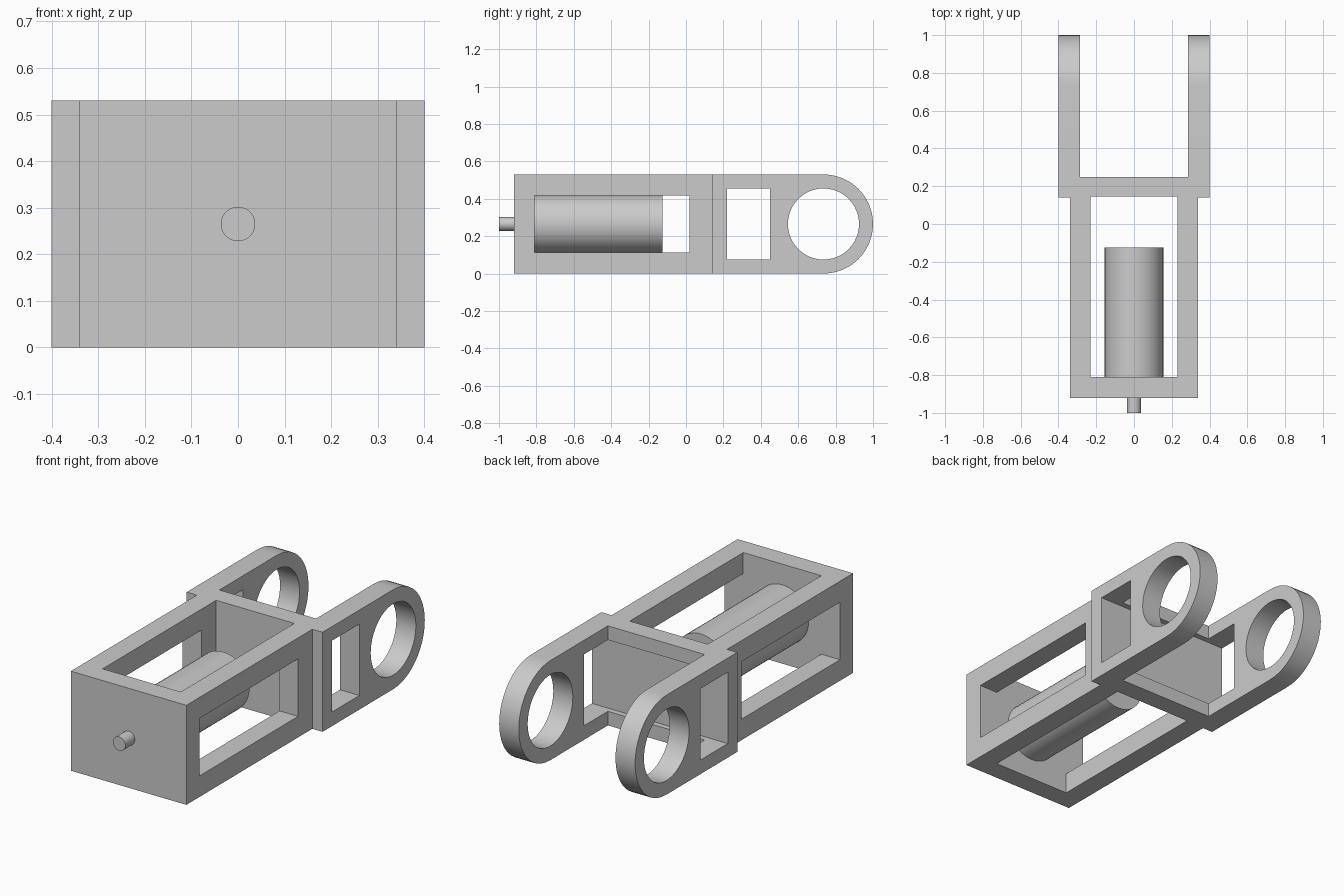
import bpy
import bmesh
from math import pi, sin, cos
from mathutils import Matrix, Vector

cube = bpy.data.objects.get("Cube")
if cube:
    bpy.data.objects.remove(cube, do_unlink=True)

MID = 0.265          # height of the shaft axis, also the fork end radius
EYE_Y = 0.735        # centre of the fork eyes

grey = bpy.data.materials.new("plain grey")
grey.use_nodes = True
colour = (0.6, 0.6, 0.6, 1)
grey.diffuse_color = colour
grey.node_tree.nodes["Principled BSDF"].inputs["Base Color"].default_value = colour


def finish(name, bm):
    bmesh.ops.recalc_face_normals(bm, faces=bm.faces)
    mesh = bpy.data.meshes.new(name)
    bm.to_mesh(mesh)
    bm.free()
    mesh.materials.append(grey)
    obj = bpy.data.objects.new(name, mesh)
    bpy.context.collection.objects.link(obj)
    return obj


def box(name, x, y, z):
    bm = bmesh.new()
    bmesh.ops.create_cube(bm, size=1)
    for v in bm.verts:
        v.co = Vector(r[0] + (c + 0.5) * (r[1] - r[0]) for c, r in zip(v.co, (x, y, z)))
    return finish(name, bm)


def cylinder(name, radius, length, centre, axis, sides):
    bm = bmesh.new()
    turn = Matrix.Rotation(pi / 2, 4, "Y" if axis == "X" else "X")
    bmesh.ops.create_cone(bm, cap_ends=True, segments=sides, radius1=radius,
                          radius2=radius, depth=length,
                          matrix=Matrix.Translation(centre) @ turn)
    return finish(name, bm)


def combine(target, other, operation):
    mod = target.modifiers.new(other.name, "BOOLEAN")
    mod.operation = operation
    mod.solver = "EXACT"
    mod.object = other
    bpy.context.view_layer.objects.active = target
    bpy.ops.object.modifier_apply(modifier=mod.name)
    bpy.data.objects.remove(other, do_unlink=True)


def smooth(obj):
    bpy.ops.object.select_all(action="DESELECT")
    obj.select_set(True)
    bpy.context.view_layer.objects.active = obj
    bpy.ops.object.shade_smooth_by_angle(angle=pi / 6)


# Fork block: side profile with a rounded end, extruded across the width
steps = 24
profile = [(0.14, 0.0)]
for i in range(steps + 1):
    a = -pi / 2 + pi * i / steps
    profile.append((EYE_Y + MID * cos(a), MID + MID * sin(a)))
profile.append((0.14, 2 * MID))
bm = bmesh.new()
face = bm.faces.new([bm.verts.new((-0.4, y, z)) for y, z in profile])
side = bmesh.ops.extrude_face_region(bm, geom=[face])["geom"]
bmesh.ops.translate(bm, vec=(0.8, 0, 0),
                    verts=[g for g in side if isinstance(g, bmesh.types.BMVert)])
frame = finish("frame", bm)

# Fork gap, arm windows and eyes
combine(frame, box("fork_gap", (-0.285, 0.285), (0.25, 1.2), (-0.1, 0.7)), "DIFFERENCE")
combine(frame, box("arm_window", (-0.5, 0.5), (0.22, 0.45), (0.075, 0.455)), "DIFFERENCE")
combine(frame, cylinder("arm_eye", 0.19, 1, (0, EYE_Y, MID), "X", 48), "DIFFERENCE")

# Motor housing: hollow top to bottom, with a window in each side
housing = box("housing", (-0.34, 0.34), (-0.92, 0.18), (0, 2 * MID))
combine(frame, housing, "UNION")
combine(frame, box("housing_bay", (-0.23, 0.23), (-0.81, 0.145), (-0.1, 0.7)), "DIFFERENCE")
combine(frame, box("housing_window", (-0.5, 0.5), (-0.81, 0.02), (0.112, 0.418)), "DIFFERENCE")
smooth(frame)

# Motor and its shaft through the front wall
smooth(cylinder("motor", 0.155, 0.69, (0, -0.47, MID), "Y", 48))
smooth(cylinder("shaft", 0.037, 0.12, (0, -0.94, MID), "Y", 24))
